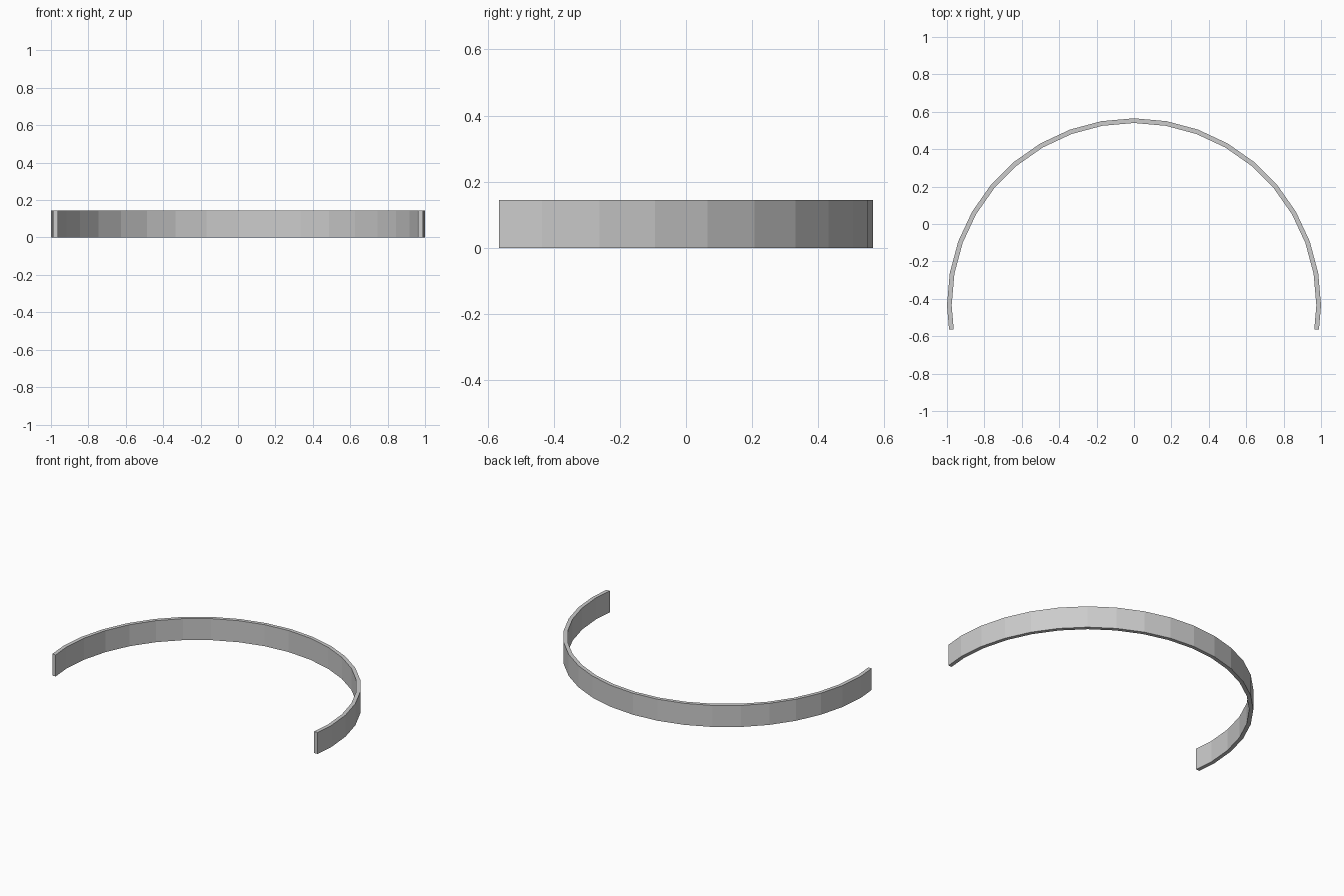
import bpy, bmesh
from math import sin, cos, radians

if "Cube" in bpy.data.objects:
    bpy.data.objects.remove(bpy.data.objects["Cube"])

OUTER, INNER, HEIGHT = 1.0, 0.975, 0.145
CENTRE_Y, END_Y = -0.435, -0.565


def arc(radius):
    """Faceted arc in 10 degree steps, with both ends trimmed flat at END_Y."""
    pts = [(radius * sin(radians(a)), CENTRE_Y + radius * cos(radians(a)))
           for a in range(-90, 91, 10)]
    # Point where the facet from 90 to 100 degrees meets the flat end
    t = (CENTRE_Y - END_Y) / (radius * sin(radians(10)))
    end_x = radius * (1 - t * (1 - cos(radians(10))))
    return [(-end_x, END_Y)] + pts + [(end_x, END_Y)]


# Curved band: quads between the outer and inner arcs, extruded upward
bm = bmesh.new()
outer, inner = ([bm.verts.new((x, y, 0)) for x, y in arc(r)] for r in (OUTER, INNER))
for i in range(len(outer) - 1):
    bm.faces.new((outer[i], outer[i + 1], inner[i + 1], inner[i]))
top = bmesh.ops.extrude_face_region(bm, geom=bm.faces[:])["geom"]
bmesh.ops.translate(bm, vec=(0, 0, HEIGHT),
                    verts=[v for v in top if isinstance(v, bmesh.types.BMVert)])
bmesh.ops.recalc_face_normals(bm, faces=bm.faces[:])

mesh = bpy.data.meshes.new("curved_band")
bm.to_mesh(mesh)
bm.free()
bpy.context.collection.objects.link(bpy.data.objects.new("curved_band", mesh))
